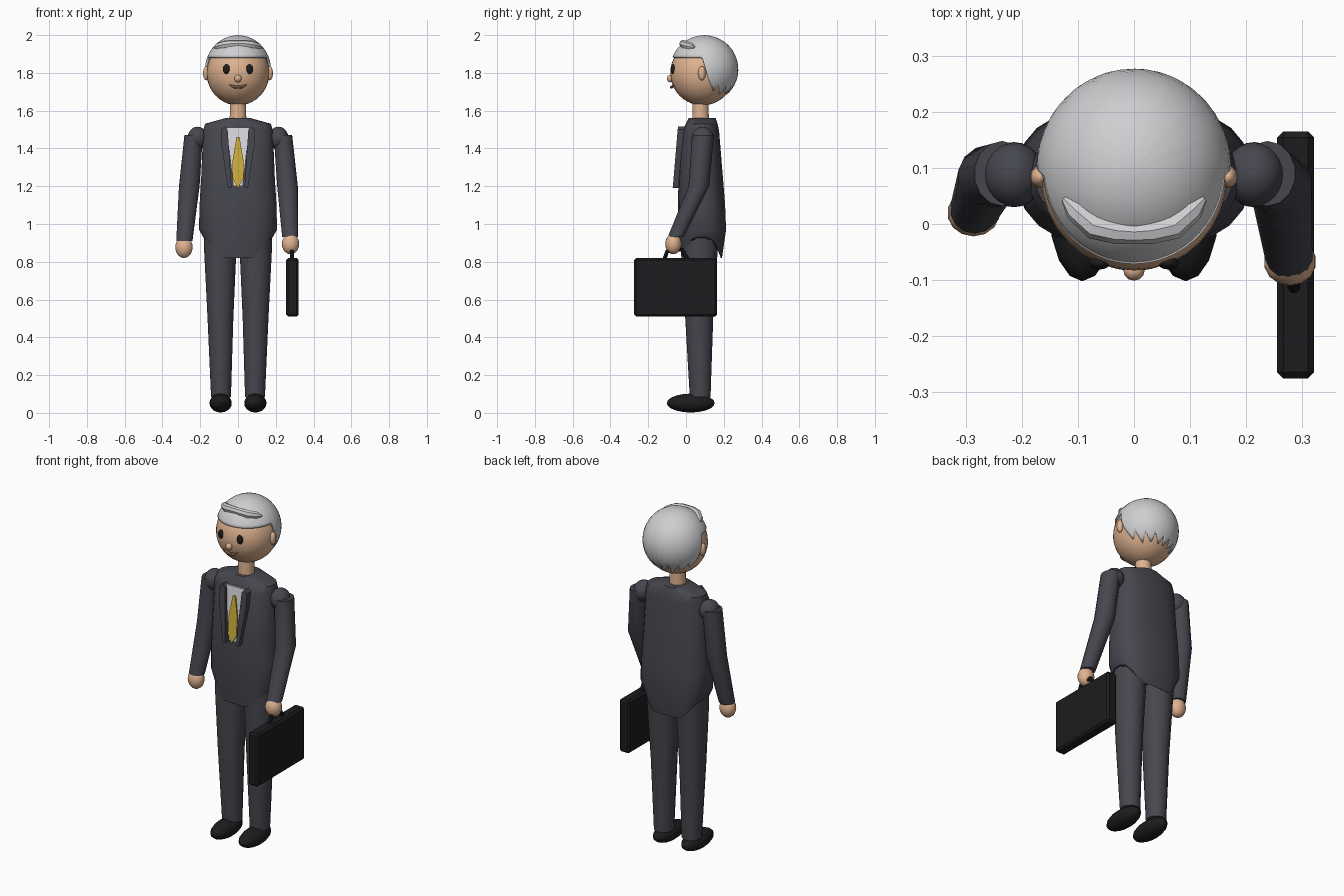
import bpy, bmesh, math
from mathutils import Vector

if "Cube" in bpy.data.objects:
    bpy.data.objects.remove(bpy.data.objects["Cube"])


def mat(name, r, g, b):
    m = bpy.data.materials.new(name)
    m.diffuse_color = (r, g, b, 1)
    m.use_nodes = True
    m.node_tree.nodes["Principled BSDF"].inputs["Base Color"].default_value = m.diffuse_color
    return m


SUIT = mat("charcoal suit", 0.062, 0.062, 0.078)
SKIN = mat("skin", 0.74, 0.45, 0.28)
HAIR = mat("grey hair", 0.62, 0.62, 0.64)
SHIRT = mat("white shirt", 0.7, 0.7, 0.73)
TIE = mat("gold tie", 0.62, 0.42, 0.04)
BLACK = mat("black", 0.012, 0.012, 0.013)
MOUTH = mat("brown mouth", 0.42, 0.22, 0.13)


def finish(name, bm, m, smooth=True):
    bmesh.ops.recalc_face_normals(bm, faces=bm.faces[:])
    me = bpy.data.meshes.new(name)
    bm.to_mesh(me)
    bm.free()
    me.materials.append(m)
    ob = bpy.data.objects.new(name, me)
    bpy.context.collection.objects.link(ob)
    if smooth:
        shade(ob)
    return ob


def shade(ob):
    bpy.ops.object.select_all(action='DESELECT')
    ob.select_set(True)
    bpy.context.view_layer.objects.active = ob
    bpy.ops.object.shade_smooth_by_angle(angle=math.radians(40))


def ball(name, c, r, m, u=24, v=16):
    bm = bmesh.new()
    bmesh.ops.create_uvsphere(bm, u_segments=u, v_segments=v, radius=1)
    for p in bm.verts:
        p.co = Vector(p.co[i] * r[i] + c[i] for i in range(3))
    return finish(name, bm, m)


def loft(name, rings, m, n=12, power=2.0, zfix=None):
    """Skin horizontal rings given as (x, y, z, rx, ry)."""
    bm = bmesh.new()
    loops = []
    for k, (x, y, z, rx, ry) in enumerate(rings):
        loop = []
        for i in range(n):
            a = 2 * math.pi * (i + 0.5) / n
            c, s = math.cos(a), math.sin(a)
            px = x + rx * math.copysign(abs(c) ** (2 / power), c)
            py = y + ry * math.copysign(abs(s) ** (2 / power), s)
            pz = zfix(px) if zfix and k == 0 else z
            loop.append(bm.verts.new((px, py, pz)))
        loops.append(loop)
    for a, b in zip(loops, loops[1:]):
        for i in range(n):
            bm.faces.new((a[i], a[(i + 1) % n], b[(i + 1) % n], b[i]))
    bm.faces.new(loops[0])
    bm.faces.new(loops[-1])
    return finish(name, bm, m)


def tube(name, pts, r, m):
    """Round tube along (x, y, z, radius factor) points."""
    cu = bpy.data.curves.new(name, 'CURVE')
    cu.dimensions = '3D'
    cu.bevel_depth = r
    cu.bevel_resolution = 2
    cu.use_fill_caps = True
    sp = cu.splines.new('POLY')
    sp.points.add(len(pts) - 1)
    for p, q in zip(sp.points, pts):
        p.co = (*q[:3], 1)
        p.radius = q[3]
    cu.materials.append(m)
    ob = bpy.data.objects.new(name, cu)
    bpy.context.collection.objects.link(ob)
    bpy.ops.object.select_all(action='DESELECT')
    ob.select_set(True)
    bpy.context.view_layer.objects.active = ob
    bpy.ops.object.convert(target='MESH')
    shade(bpy.context.object)


def chest_plate(name, outline, lift, depth, m):
    """Plate following the sloping chest; outline in (x, z)."""
    bm = bmesh.new()
    front = [bm.verts.new((x, -0.02 - (1.5 - z) * 0.085 - lift, z)) for x, z in outline]
    back = [bm.verts.new(v.co + Vector((0, depth, 0))) for v in front]
    n = len(front)
    bm.faces.new(front)
    bm.faces.new(back[::-1])
    for i in range(n):
        bm.faces.new((front[i], front[(i + 1) % n], back[(i + 1) % n], back[i]))
    return finish(name, bm, m, False)


# jacket: hem is low in the middle and rises over the hips
def hem(x):
    return 0.82 + 0.11 * min(1, max(0, (abs(x) - 0.10) / 0.08))


loft("jacket", [(0, 0.083, 0.82, 0.185, 0.108), (0, 0.086, 0.97, 0.208, 0.127),
                (0, 0.082, 1.1, 0.205, 0.126), (0, 0.078, 1.25, 0.196, 0.118),
                (0, 0.078, 1.49, 0.186, 0.098), (0, 0.083, 1.53, 0.176, 0.085),
                (0, 0.085, 1.56, 0.07, 0.072)], SUIT, 24, 2.5, hem)
chest_plate("shirt", [(-0.06, 1.51), (0.06, 1.51), (0.025, 1.2), (-0.025, 1.2)], 0.006, 0.009, SHIRT)
chest_plate("tie", [(-0.008, 1.46), (0.008, 1.46), (0.028, 1.34), (0.028, 1.24),
                    (0, 1.19), (-0.028, 1.24), (-0.028, 1.34)], 0.014, 0.009, TIE)

# neck and head
loft("neck", [(0, 0.077, 1.54, 0.046, 0.046), (0, 0.077, 1.66, 0.043, 0.043)], SKIN)
ball("head", (0, 0.087, 1.80), (0.166, 0.17, 0.172), SKIN, 32, 20)
ball("nose", (0, -0.083, 1.77), (0.019, 0.018, 0.02), SKIN, 12, 8)
tube("mouth", [(-0.045, -0.062, 1.737, 0.4), (-0.025, -0.073, 1.727, 1),
               (0, -0.077, 1.724, 1), (0.025, -0.073, 1.727, 1),
               (0.045, -0.062, 1.737, 0.4)], 0.008, MOUTH)

# hair cap: high hairline in front, ragged tips behind the ears
bm = bmesh.new()
cols, rows = 96, 14
centre = Vector((0, 0.097, 1.819))


def hairline(a):  # a = 0 at the front, 180 at the back
    a = abs(a)
    if a < 86:
        return 69
    if a < 96:
        return 69 + (a - 86) * 3.4
    t = ((a - 96) % 21) / 21
    return 104 + 14 * min(1, (a - 96) / 30) + 22 * (t / 0.7 if t < 0.7 else (1 - t) / 0.3)


grid = []
for i in range(cols):
    deg = 360 * i / cols - 180
    a = math.radians(deg)
    line = []
    for j in range(1, rows + 1):
        t = math.radians(hairline(deg)) * j / rows
        d = Vector((0.174 * math.sin(t) * math.sin(a), -0.18 * math.sin(t) * math.cos(a),
                    0.18 * math.cos(t)))
        line.append(bm.verts.new(centre + d))
    grid.append(line)
top = bm.verts.new(centre + Vector((0, 0, 0.181)))
for i in range(cols):
    p, q = grid[i], grid[(i + 1) % cols]
    bm.faces.new((top, p[0], q[0]))
    for j in range(rows - 1):
        bm.faces.new((p[j], p[j + 1], q[j + 1], q[j]))
hair = finish("hair", bm, HAIR)
sol = hair.modifiers.new("thickness", 'SOLIDIFY')
sol.thickness = 0.015
sol.offset = -1
tube("hair_fringe", [(-0.125, 0.045, 1.935, 0.25), (-0.105, 0.025, 1.94, 0.85), (-0.07, -0.005, 1.948, 1),
                     (-0.03, -0.014, 1.953, 0.95), (0, -0.016, 1.954, 0.85), (0.03, -0.014, 1.953, 0.95),
                     (0.07, -0.005, 1.948, 1), (0.105, 0.025, 1.94, 0.85), (0.125, 0.045, 1.935, 0.25)],
     0.023, HAIR)

# paired parts
for s, side in ((-1, "left"), (1, "right")):
    ball(side + "_ear", (s * 0.168, 0.084, 1.798), (0.017, 0.02, 0.038), SKIN, 12, 8)
    ball(side + "_eye", (s * 0.061, -0.069, 1.82), (0.019, 0.012, 0.026), BLACK, 16, 10)
    chest_plate(side + "_lapel", [(s * 0.07, 1.515), (s * 0.09, 1.50), (s * 0.088, 1.42),
                                  (s * 0.052, 1.19), (s * 0.034, 1.19), (s * 0.055, 1.50)],
                0.024, 0.04, SUIT)
    loft(side + "_leg", [(s * 0.09, 0.075, 0.085, 0.054, 0.055), (s * 0.093, 0.07, 0.5, 0.07, 0.074),
                         (s * 0.094, 0.075, 0.85, 0.087, 0.092), (s * 0.094, 0.08, 0.97, 0.088, 0.095)],
         SUIT, 14)
    ball(side + "_shoe", (s * 0.092, 0.025, 0.052), (0.059, 0.127, 0.05), BLACK, 16, 10)
    ball(side + "_shoulder", (s * 0.214, 0.088, 1.455), (0.053, 0.058, 0.06), SUIT)

# arms: one hangs straight, the other reaches forward to the case
loft("left_arm", [(-0.284, 0.025, 0.91, 0.044, 0.042), (-0.258, 0.085, 1.2, 0.056, 0.056),
                  (-0.235, 0.09, 1.47, 0.05, 0.058)], SUIT, 14)
loft("right_arm", [(0.276, -0.055, 0.93, 0.043, 0.042), (0.262, 0.068, 1.2, 0.056, 0.055),
                   (0.238, 0.09, 1.47, 0.05, 0.058)], SUIT, 14)
ball("left_hand", (-0.286, 0.02, 0.877), (0.047, 0.042, 0.057), SKIN, 14, 10)
ball("right_hand", (0.278, -0.067, 0.895), (0.047, 0.043, 0.055), SKIN, 14, 10)

# briefcase with handle
bm = bmesh.new()
bmesh.ops.create_cube(bm, size=1)
for v in bm.verts:
    v.co = Vector((v.co.x * 0.066 + 0.288, v.co.y * 0.44 - 0.055, v.co.z * 0.31 + 0.665))
case = finish("briefcase", bm, BLACK, False)
bev = case.modifiers.new("soft_edges", 'BEVEL')
bev.width = 0.011
bev.segments = 1
tube("case_handle", [(0.285, -0.115, 0.81, 1), (0.285, -0.10, 0.855, 1), (0.285, -0.02, 0.865, 1),
                     (0.285, 0.01, 0.81, 1)], 0.011, BLACK)
